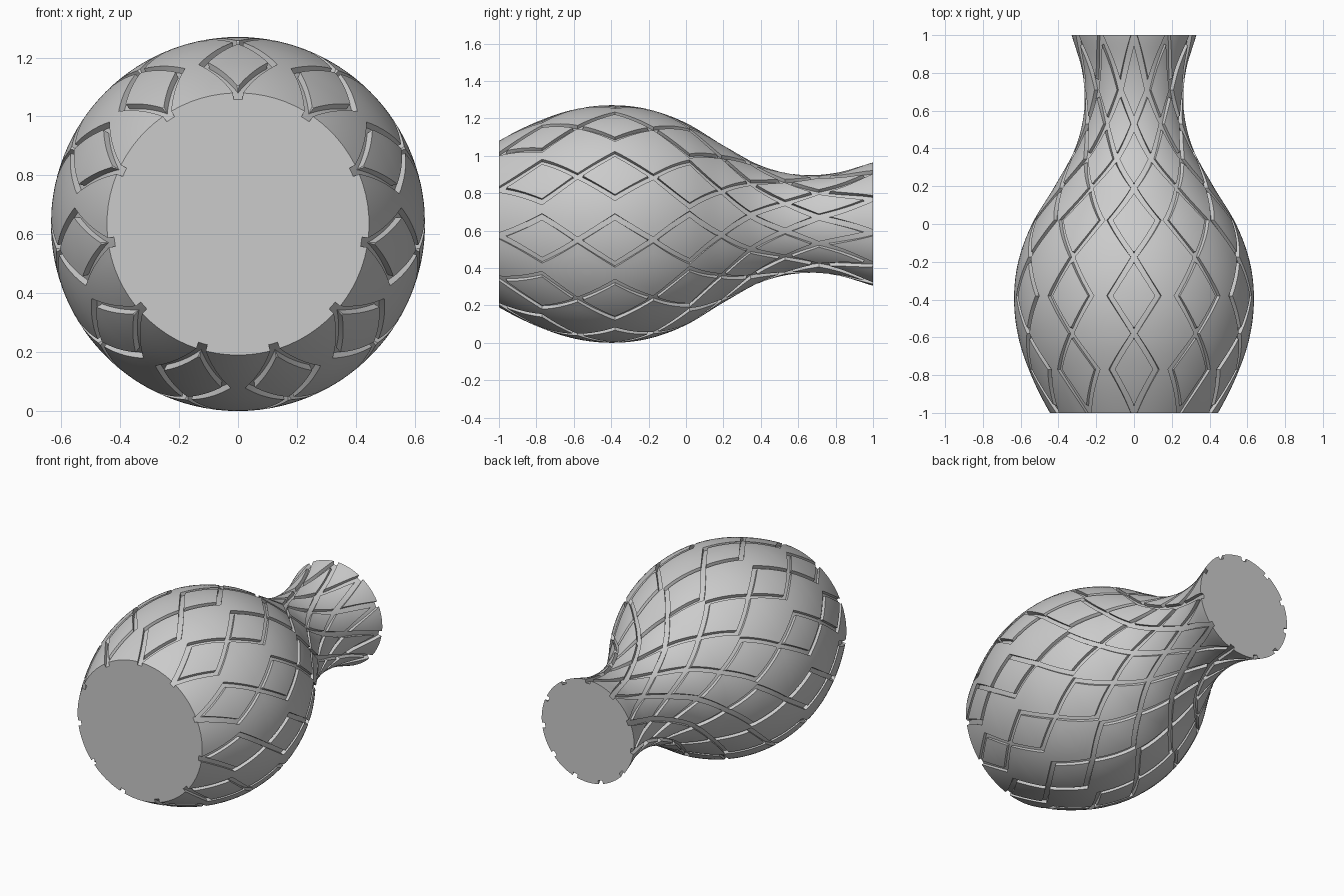
import bpy
import bmesh
import math

cube = bpy.data.objects.get("Cube")
if cube:
    bpy.data.objects.remove(cube)

COLUMNS = 11
HALF = math.pi / COLUMNS
AXIS_Z = 0.635
DEPTH = 0.022
GROOVE = 0.033
RINGS = 220

# Radius of the vase at even steps along its axis
PROFILE = [0.445, 0.545, 0.612, 0.635, 0.613, 0.54, 0.42, 0.312, 0.264, 0.273, 0.33]

# Lattice knots along the axis: (y, groove centre angle in degrees)
KNOTS = [(-1, 0), (-0.77, 12.2), (-0.58, 0), (-0.38, 11.7), (-0.175, 0), (0.02, 14),
         (0.19, 0), (0.345, 16), (0.53, 0), (0.71, 16.3), (1, 0)]


def radius(y):
    """Smooth curve through the profile points."""
    p = [2 * PROFILE[0] - PROFILE[1] - 0.03] + PROFILE + [2 * PROFILE[-1] - PROFILE[-2]]
    s = (y + 1) / 2 * (len(PROFILE) - 1)
    k = min(int(s), len(PROFILE) - 2)
    t = s - k
    a, b, c, d = p[k:k + 4]
    return b + t / 2 * (c - a + t * (2 * a - 5 * b + 4 * c - d + t * (3 * (b - c) + d - a)))


def groove_angle(y):
    """Zigzag angle of the groove centre line, measured from the column centre."""
    for (y0, a0), (y1, a1) in zip(KNOTS, KNOTS[1:]):
        if y <= y1:
            return math.radians(a0 + (a1 - a0) * (y - y0) / (y1 - y0))
    return 0


def half_column(y):
    """Cross-section (angle, radius) from column centre to column edge."""
    r = radius(y)
    width = GROOVE / r / 2
    centre = groove_angle(y)
    inner = max(0, centre - width)
    outer = min(HALF, centre + width)
    floor = r - DEPTH
    tile = r if inner > 0 else floor
    ridge = r if outer < HALF else floor
    points = [(inner * t / 3, tile) for t in range(4)]
    points += [(inner + (outer - inner) * t / 2, floor) for t in range(3)]
    points += [(outer + (HALF - outer) * t / 3, ridge) for t in range(4)]
    return points


def ring(bm, y):
    """One full cross-section with mirrored half columns."""
    half = half_column(y)
    column = [(-a, r) for a, r in reversed(half[1:])] + half[:-1]
    verts = []
    for k in range(COLUMNS):
        for a, r in column:
            angle = math.pi / 2 + 2 * HALF * k + a
            verts.append(bm.verts.new((r * math.cos(angle), y, AXIS_Z + r * math.sin(angle))))
    return verts


# Rings sit on a fine even spacing plus every lattice knot
levels = {round(-1 + 2 * i / RINGS, 4) for i in range(RINGS + 1)}
levels = sorted(levels | {y for y, _ in KNOTS})

# Grooved vase body
bm = bmesh.new()
rings = [ring(bm, y) for y in levels]
for low, high in zip(rings, rings[1:]):
    n = len(low)
    for i in range(n):
        j = (i + 1) % n
        bm.faces.new((low[i], low[j], high[j], high[i]))
bmesh.ops.remove_doubles(bm, verts=bm.verts, dist=0.0001)

# Flat end caps
bmesh.ops.holes_fill(bm, edges=[e for e in bm.edges if e.is_boundary], sides=0)
bmesh.ops.recalc_face_normals(bm, faces=bm.faces)

mesh = bpy.data.meshes.new("vase")
bm.to_mesh(mesh)
bm.free()
vase = bpy.data.objects.new("vase", mesh)
bpy.context.collection.objects.link(vase)

# Plain grey material
grey = bpy.data.materials.new("plain grey")
grey.use_nodes = True
color = (0.6, 0.6, 0.6, 1)
grey.diffuse_color = color
grey.node_tree.nodes["Principled BSDF"].inputs["Base Color"].default_value = color
mesh.materials.append(grey)

bpy.context.view_layer.objects.active = vase
vase.select_set(True)
bpy.ops.object.shade_smooth_by_angle(angle=math.radians(35))
